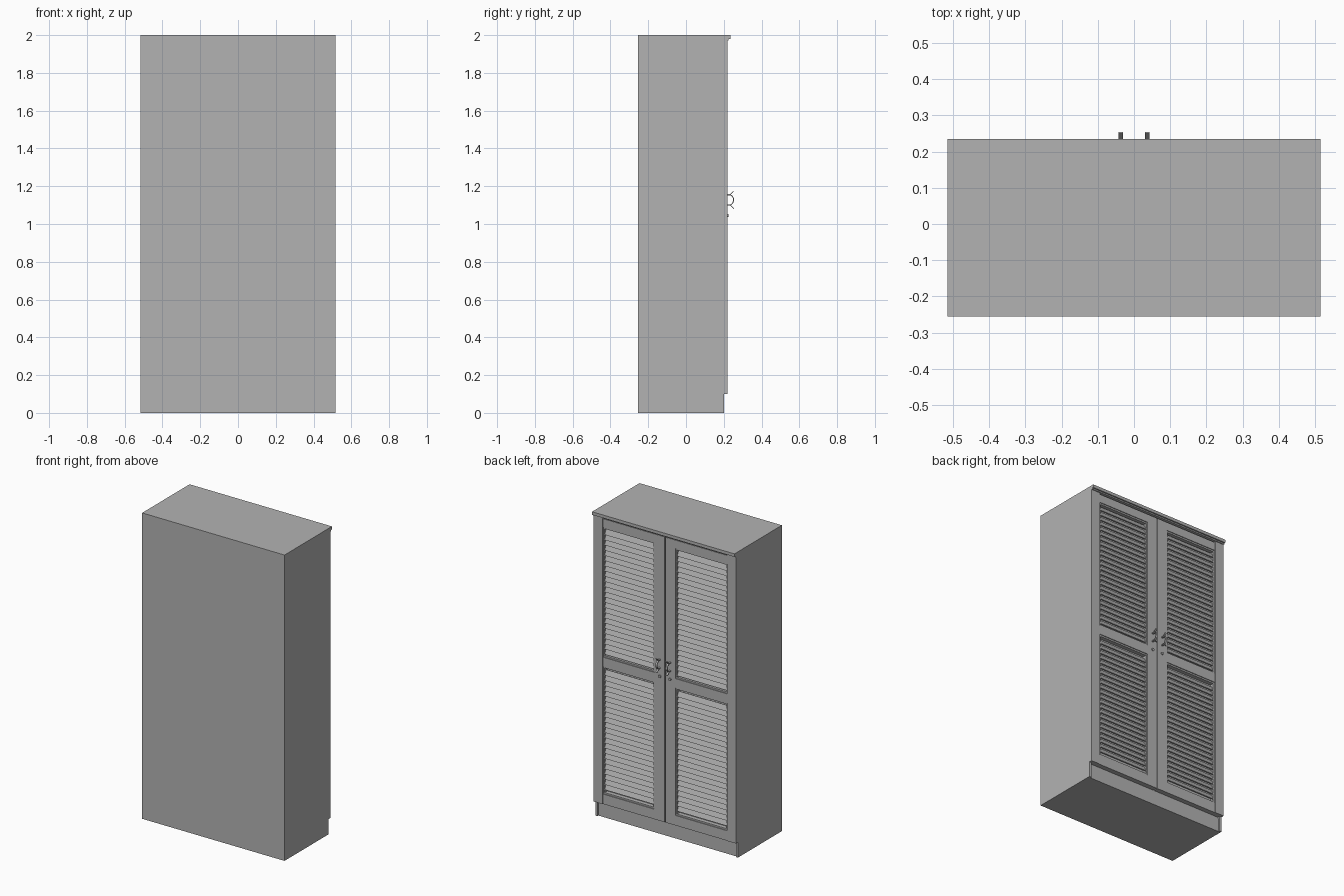
import bpy, bmesh, math
from mathutils import Matrix

cube = bpy.data.objects.get("Cube")
if cube:
    bpy.data.objects.remove(cube, do_unlink=True)

grey = bpy.data.materials.new("plain_grey")
grey.use_nodes = True
grey.diffuse_color = (0.45, 0.45, 0.45, 1)
grey.node_tree.nodes["Principled BSDF"].inputs["Base Color"].default_value = grey.diffuse_color


def finish(name, bm):
    bmesh.ops.recalc_face_normals(bm, faces=bm.faces)
    mesh = bpy.data.meshes.new(name)
    bm.to_mesh(mesh)
    bm.free()
    mesh.materials.append(grey)
    obj = bpy.data.objects.new(name, mesh)
    bpy.context.collection.objects.link(obj)
    return obj


def add_box(bm, x, y, z):
    """Add a box from three (low, high) ranges."""
    ranges = [sorted(r) for r in (x, y, z)]
    centre = [(a + b) / 2 for a, b in ranges]
    size = [b - a for a, b in ranges]
    matrix = Matrix.Translation(centre) @ Matrix.Diagonal((*size, 1))
    bmesh.ops.create_cube(bm, size=1, matrix=matrix)


def box(name, *ranges):
    bm = bmesh.new()
    add_box(bm, *ranges)
    return finish(name, bm)


HALF, BACK = 0.515, -0.255
INNER, OUTER = 0.075, 0.45           # louvre opening across each door
OPENINGS = {"lower": (0.165, 1.0), "upper": (1.06, 1.91)}
DOOR = (0.185, 0.217)
PITCH = 0.034

# Carcass, recessed kick board and cornice
box("carcass", (-HALF, HALF), (BACK, 0.185), (0, 2))
box("kick_board", (-0.5, 0.5), (0.185, 0.19), (0, 0.09))
box("cornice", (-HALF, HALF), (0.185, 0.235), (1.98, 2))
box("cornice_moulding", (-HALF, HALF), (0.185, 0.226), (1.972, 1.98))


def frame(name, side, y, x, z, width):
    """Rectangular border lying just inside the given opening."""
    bm = bmesh.new()
    for a, b in ((x[0], x[0] + width), (x[1] - width, x[1])):
        add_box(bm, (side * a, side * b), y, z)
    for a, b in ((z[0], z[0] + width), (z[1] - width, z[1])):
        add_box(bm, (side * (x[0] + width), side * (x[1] - width)), y, (a, b))
    return finish(name, bm)


def louvres(name, side, z):
    """One tilted slat repeated up the opening."""
    bm = bmesh.new()
    width = OUTER - INNER - 0.02
    matrix = Matrix.Rotation(math.radians(25), 4, "X") @ Matrix.Diagonal((width, 0.006, 0.036, 1))
    bmesh.ops.create_cube(bm, size=1, matrix=matrix)
    obj = finish(name, bm)
    count = int((z[1] - z[0] - 0.02) / PITCH)
    gap = (z[1] - z[0] - count * PITCH) / 2
    obj.location = (side * (INNER + OUTER) / 2, 0.202, z[0] + gap + PITCH / 2)
    array = obj.modifiers.new("slats", "ARRAY")
    array.count = count
    array.use_relative_offset = False
    array.use_constant_offset = True
    array.constant_offset_displace = (0, 0, PITCH)


def ribbon(bm, path, x, width):
    """Strip of faces following a (y, z) path."""
    rows = [[bm.verts.new((x + s * width / 2, y, z)) for s in (-1, 1)] for y, z in path]
    for a, b in zip(rows, rows[1:]):
        bm.faces.new((a[0], a[1], b[1], b[0]))


for side, label in ((1, "left"), (-1, "right")):
    # Carcass side edge and slightly proud outer strip
    box(label + "_side_edge", (side * 0.5, side * HALF), (0.185, 0.2), (0, 1.972))
    box(label + "_outer_strip", (side * OUTER, side * HALF), (0.185, 0.22), (0.1, 1.972))

    # Door stile and rails around the two openings
    bm = bmesh.new()
    add_box(bm, (side * 0.003, side * INNER), DOOR, (0.1, 1.965))
    for z in ((0.1, 0.165), (1.0, 1.06), (1.91, 1.965)):
        add_box(bm, (side * INNER, side * OUTER), DOOR, z)
    finish(label + "_door_frame", bm)

    # Louvred panels with beading
    for level, z in OPENINGS.items():
        frame(f"{label}_{level}_beading", side, (0.185, 0.212), (INNER, OUTER), z, 0.01)
        louvres(f"{label}_{level}_louvres", side, z)

    # Bow handle with flared tips, standing on two posts
    x, mid = side * 0.037, 1.128
    arc = [math.radians(a) for a in range(-65, 66, 13)]
    bow = [(0.222 + 0.03 * math.cos(a), mid + 0.03 * math.sin(a)) for a in arc]
    path = [(0.252, mid - 0.046), *bow, (0.252, mid + 0.046)]
    bm = bmesh.new()
    ribbon(bm, path, x, 0.012)
    handle = finish(label + "_handle", bm)
    solid = handle.modifiers.new("thickness", "SOLIDIFY")
    solid.thickness = 0.005
    solid.offset = 0
    bm = bmesh.new()
    for z in (mid - 0.027, mid + 0.027):
        add_box(bm, (x - 0.006, x + 0.006), (0.215, 0.235), (z - 0.003, z + 0.003))
    finish(label + "_handle_posts", bm)

    # Round lock below the handle
    bm = bmesh.new()
    matrix = Matrix.Translation((x, 0.219, 1.045)) @ Matrix.Rotation(math.pi / 2, 4, "X")
    bmesh.ops.create_cone(bm, cap_ends=True, segments=16, radius1=0.009, radius2=0.009,
                          depth=0.01, matrix=matrix)
    finish(label + "_lock", bm)
